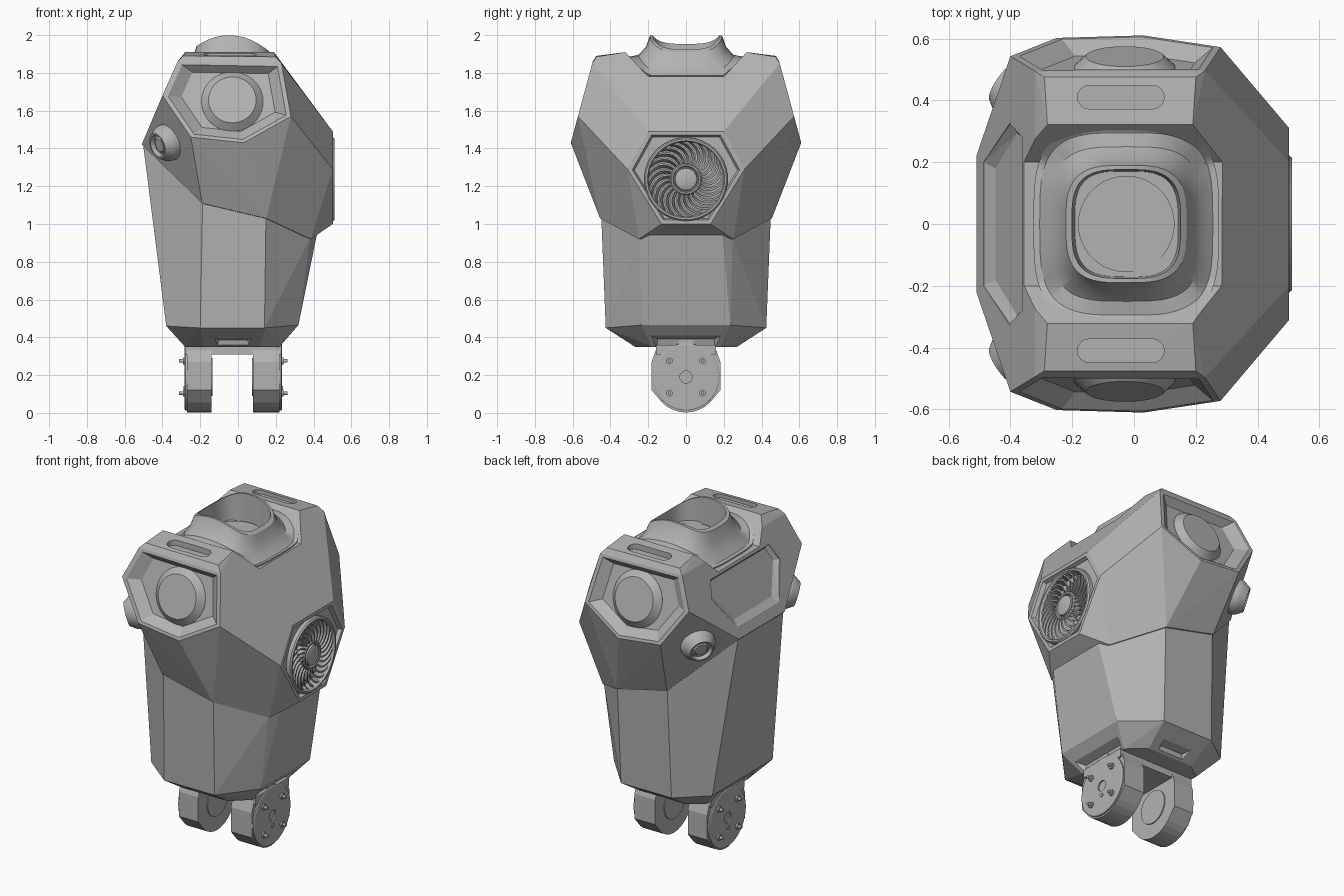
import bpy, bmesh
from math import sin, cos, pi, copysign
from mathutils import Vector

if "Cube" in bpy.data.objects:
    bpy.data.objects.remove(bpy.data.objects["Cube"])

grey = bpy.data.materials.new("shell_grey")
grey.use_nodes = True
grey.diffuse_color = (0.45, 0.45, 0.45, 1)
grey.node_tree.nodes["Principled BSDF"].inputs["Base Color"].default_value = (0.45, 0.45, 0.45, 1)


def finish(name, bm, smooth=False):
    bmesh.ops.recalc_face_normals(bm, faces=bm.faces)
    mesh = bpy.data.meshes.new(name)
    bm.to_mesh(mesh)
    bm.free()
    mesh.materials.append(grey)
    ob = bpy.data.objects.new(name, mesh)
    bpy.context.collection.objects.link(ob)
    if smooth:
        bpy.ops.object.select_all(action="DESELECT")
        ob.select_set(True)
        bpy.context.view_layer.objects.active = ob
        bpy.ops.object.shade_smooth_by_angle(angle=0.5)
    return ob


def hull(name, pts):
    bm = bmesh.new()
    for p in pts:
        bm.verts.new(p)
    res = bmesh.ops.convex_hull(bm, input=bm.verts[:])
    loose = {v for v in res["geom_interior"] + res["geom_unused"] if isinstance(v, bmesh.types.BMVert)}
    bmesh.ops.delete(bm, geom=list(loose), context="VERTS")
    bmesh.ops.dissolve_limit(bm, angle_limit=0.03, verts=bm.verts[:], edges=bm.edges[:])
    return finish(name, bm)


def both(pts):
    return [(x, s * y, z) for x, y, z in pts for s in (-1, 1)]


def loft(name, rings):
    """Skin a list of closed rings and cap both ends."""
    bm = bmesh.new()
    rows = [[bm.verts.new(p) for p in r] for r in rings]
    n = len(rows[0])
    for a, b in zip(rows, rows[1:]):
        for i in range(n):
            j = (i + 1) % n
            bm.faces.new((a[i], a[j], b[j], b[i]))
    bm.faces.new(rows[0])
    bm.faces.new(rows[-1])
    return finish(name, bm, True)


def lathe(name, centre, axis, profile, n=48):
    """Turn (radius, height) points around an axis."""
    q = Vector(axis).to_track_quat("Z", "Y")
    return loft(name, [[Vector(centre) + q @ Vector((r * cos(2 * pi * i / n), r * sin(2 * pi * i / n), h))
                        for i in range(n)] for r, h in profile])


def cut(ob, cutter):
    mod = ob.modifiers.new("cut", "BOOLEAN")
    mod.operation = "DIFFERENCE"
    mod.solver = "EXACT"
    mod.object = cutter
    bpy.context.view_layer.objects.active = ob
    bpy.ops.object.modifier_apply(modifier=mod.name)
    bpy.data.objects.remove(cutter)


def face_y(z):
    return 0.61 - 0.27 * (z - 1.43)


def slope_x(z):
    return -0.51 + 0.44 * (z - 1.42)


# Upper shell
socket = [(-0.32, 1.86), (0.23, 1.85), (0.28, 1.57), (0.03, 1.43), (-0.25, 1.46), (-0.40, 1.68)]
seam = [(-0.51, 0.22, 1.42), (-0.19, 0.455, 1.11), (0.15, 0.455, 1.03), (0.385, 0.25, 0.92)]
fan_frame = [(0.502, 0.20, 1.49), (0.502, 0.31, 1.29), (0.502, 0.13, 1.0)]
upper = hull("upper_shell", both(
    [(x, face_y(z), z) for x, z in socket] + seam + fan_frame
    + [(0.43, 0.14, 0.97), (-0.29, 0.475, 1.89), (0.2, 0.475, 1.885), (-0.28, 0.32, 1.91), (0.19, 0.32, 1.91)]))

# Neck channel between the shoulders
cut(upper, hull("channel", [(x, y, z) for x in (-1, 1)
                            for y, z in ((-0.2, 1.78), (0.2, 1.78), (0.34, 1.93), (-0.34, 1.93), (0, 2.2))]))

# Side sockets with round joint caps, and shoulder slots
for s, side in ((-1, "front"), (1, "back")):
    c = Vector((-0.03, 1.65))
    pts = []
    for k, off in ((0.94, 0.02), (0.92, 0.0), (0.73, -0.045)):
        for p in socket:
            x, z = c + (Vector(p) - c) * k
            pts.append((x, s * (face_y(z) + off), z))
    cut(upper, hull("socket_cut", pts))
    lathe(side + "_joint_cap", (-0.03, s * (face_y(1.64) - 0.075), 1.64), (0, s, 0.27),
          [(0.163, 0), (0.163, 0.03), (0.126, 0.066)])
    slot = [(cx + 0.038 * cos(a * pi / 8), s * 0.41 + 0.038 * sin(a * pi / 8), z)
            for cx in (-0.145, 0.06) for a in range(16) for z in (1.87, 2.0)]
    cut(upper, hull("slot_cut", slot))

# Recessed panel on the right-hand slope of the shell
panel = [(0.2, 1.475), (0.325, 1.67), (0.28, 1.765)]
inner = [(0.18, 1.51), (0.295, 1.67), (0.265, 1.745)]
cut(upper, hull("panel_cut", both([(slope_x(z) - 0.02, y, z) for y, z in panel]
                                  + [(slope_x(z), y, z) for y, z in panel]
                                  + [(slope_x(z) + 0.022, y, z) for y, z in inner])))

# Fan: hexagonal recess, raised ring, hub and curved blades
FAN = (0.5, 0, 1.237)
cut(upper, hull("fan_hexagon_cut", both([(x, y * k, 1.25 + (z - 1.25) * k) for x, k in ((0.48, 0.88), (0.51, 0.93))
                                         for _, y, z in fan_frame])))
cut(upper, lathe("fan_cut", FAN, (1, 0, 0), [(0.218, -0.06), (0.218, 0.05)]))
lathe("fan_ring", FAN, (1, 0, 0), [(0.198, -0.055), (0.198, 0.002), (0.204, 0.011), (0.214, 0.011), (0.221, 0.003),
                                   (0.221, -0.055), (0.198, -0.055)])
lathe("fan_hub", FAN, (1, 0, 0), [(0.085, -0.058), (0.085, -0.005), (0.078, 0.003), (0.07, 0.003), (0.065, -0.01),
                                  (0.06, -0.01), (0.058, 0.006), (0.05, 0.01)])
bm = bmesh.new()
BLADES = 24
for b in range(BLADES):
    rows = []
    for i in range(7):
        t = i / 6
        r, a = 0.08 + 0.12 * t, 2 * pi * b / BLADES + 0.55 * t * t
        rows.append([bm.verts.new((0.5 + h, r * cos(a + d), FAN[2] + r * sin(a + d)))
                     for h, d in ((0.0, 0), (0.0, 0.08), (-0.045, 0.2))])
    for p, q in zip(rows, rows[1:]):
        for k in (0, 1):
            bm.faces.new((p[k], p[k + 1], q[k + 1], q[k]))
finish("fan_blades", bm, True)

# Lower shell with a tapered foot
lower = hull("lower_shell", both(
    [(x * 0.985, y * 0.985, z) for x, y, z in seam] + [(0.425, 0.19, 0.98)]
    + [(0.32, 0.235, 0.465), (0.14, 0.425, 0.45), (-0.2, 0.425, 0.45), (-0.38, 0.29, 0.46)]
    + [(0.22, 0.18, 0.35), (0.12, 0.27, 0.35), (-0.18, 0.27, 0.35), (-0.28, 0.2, 0.35)]))
for s in (-1, 1):
    cut(lower, hull("foot_pocket", [(x, s * y, z) for x, y, z in (
        (-0.15, 0.36, 0.3), (0.1, 0.36, 0.3), (-0.13, 0.36, 0.4), (0.08, 0.36, 0.4),
        (-0.13, 0.27, 0.3), (0.08, 0.27, 0.3), (-0.1, 0.29, 0.385), (0.05, 0.29, 0.385))]))
for x0, x1 in ((0.22, 0.3), (-0.28, -0.36)):
    cut(lower, hull("end_pocket", both([(x0 - copysign(0.03, x0), 0.15, 0.3), (x0, 0.15, 0.39),
                                        (x1, 0.2, 0.3), (x1, 0.2, 0.42)])))

# Round lamps on the flanks
for s, side in ((-1, "front"), (1, "back")):
    lathe(side + "_lamp", (-0.365, s * 0.415, 1.435), (-0.78, s * 0.53, -0.28),
          [(0.1, -0.05), (0.1, 0.025), (0.095, 0.04), (0.07, 0.078), (0.06, 0.078), (0.055, 0.055),
           (0.045, 0.055), (0.035, 0.065)])

# Neck collar, a flared rounded square with a saddle rim
def collar_ring(hx, hy, z_of, power, n=72):
    ring = []
    for i in range(n):
        a = 2 * pi * i / n
        x = copysign(abs(cos(a)) ** (2 / power), cos(a)) * hx - 0.025
        y = copysign(abs(sin(a)) ** (2 / power), sin(a)) * hy
        ring.append((x, y, z_of(x, y)))
    return ring


def base_z(x, y):
    return 1.775 + max(0, abs(y) - 0.2) * 0.95


def rim_z(x, y):
    t = (x + 0.02) / 0.18
    return 1.998 - 0.062 * t * t - 0.018 * t


def mix_z(k):
    return lambda x, y: base_z(x, y) * (1 - k) + rim_z(x, y) * k


loft("neck_collar", [
    collar_ring(0.30, 0.315, lambda x, y: base_z(x, y) - 0.03, 3.6),
    collar_ring(0.30, 0.315, lambda x, y: base_z(x, y) + 0.012, 3.6),
    collar_ring(0.28, 0.295, mix_z(0.16), 3.6),
    collar_ring(0.245, 0.25, mix_z(0.42), 3.5),
    collar_ring(0.212, 0.212, mix_z(0.72), 3.4),
    collar_ring(0.195, 0.19, rim_z, 3.3),
    collar_ring(0.176, 0.176, rim_z, 3.3),
    collar_ring(0.166, 0.17, lambda x, y: 1.8, 3.3)])
lathe("neck_disc", (-0.025, 0, 1.79), (0, 0, 1), [(0.156, 0), (0.156, 0.05)])

# Hip clevis: bridge, two lugs, outer plates and bolts
hull("hip_bridge", both([(x, 0.16, z) for x in (-0.28, 0.23) for z in (0.31, 0.36)]))
for s, x0, x1, side in ((-1, -0.14, -0.27, "right"), (1, 0.08, 0.22, "left")):
    outline = [(0.178 * cos(pi * i / 16), 0.18 - 0.178 * sin(pi * i / 16)) for i in range(17)]
    hull(side + "_lug", [(x, y, z) for x in (x0, x1) for y, z in outline + [(0.182, 0.12), (-0.182, 0.12),
                                                                            (0.182, 0.27), (-0.182, 0.27),
                                                                            (0.15, 0.36), (-0.15, 0.36)]])
    hull(side + "_hip_tab", [(x, y, z) for x in (x0, x1) for y, z in ((-0.04, 0.3), (0.04, 0.3), (-0.04, 0.385),
                                                                      (0.04, 0.385))])
    lathe(side + "_hip_plate", (x1, 0, 0.19), (s, 0, 0),
          [(0.178, -0.01), (0.178, 0.008), (0.172, 0.012), (0.032, 0.012), (0.032, 0.004)])
    lathe(side + "_inner_boss", (x0, 0, 0.19), (-s, 0, 0), [(0.1, -0.01), (0.1, 0.006)])
    lathe(side + "_pin", (x1, 0, 0.13), (s, 0, 0), [(0.012, 0), (0.012, 0.018)], 12)
    for y in (-0.088, 0.088):
        for z in (0.105, 0.275):
            lathe(side + "_bolt", (x1, y, z), (s, 0, 0),
                  [(0.018, 0), (0.018, 0.022), (0.009, 0.022), (0.009, 0.042)], 12)
